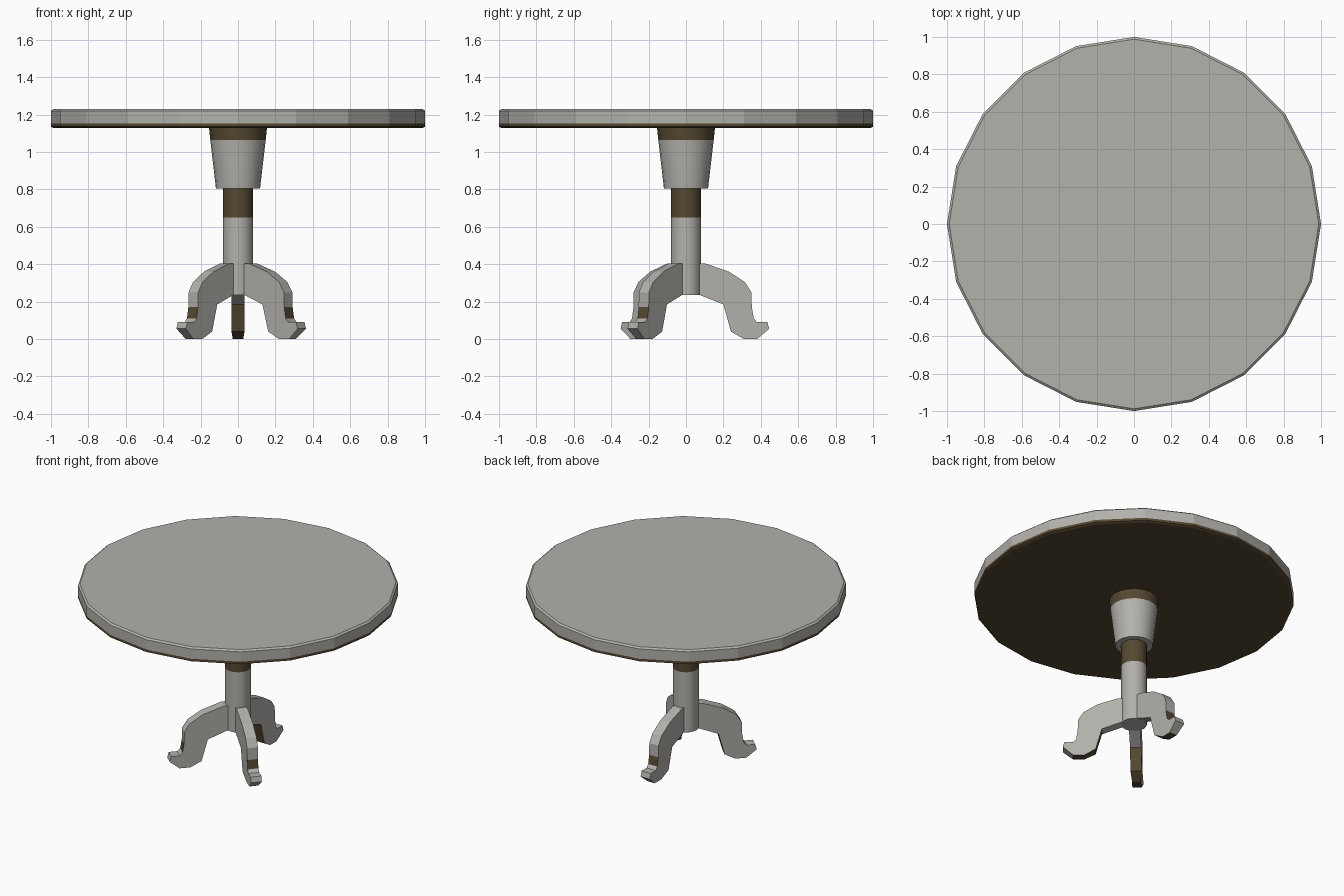
import bpy, bmesh, math
from mathutils import Matrix

cube = bpy.data.objects.get("Cube")
if cube:
    bpy.data.objects.remove(cube, do_unlink=True)


def material(name, rgb):
    m = bpy.data.materials.new(name)
    m.use_nodes = True
    m.diffuse_color = (*rgb, 1)
    m.node_tree.nodes["Principled BSDF"].inputs["Base Color"].default_value = (*rgb, 1)
    return m


GREY = material("warm_grey", (0.45, 0.44, 0.41))
BROWN = material("dark_brown", (0.09, 0.065, 0.03))


def finish(bm, name, is_brown, smooth=None):
    """Turn a bmesh into an object, painting faces brown by a rule."""
    bmesh.ops.recalc_face_normals(bm, faces=bm.faces)
    for f in bm.faces:
        f.material_index = int(is_brown(f))
    mesh = bpy.data.meshes.new(name)
    bm.to_mesh(mesh)
    bm.free()
    mesh.materials.append(GREY)
    mesh.materials.append(BROWN)
    obj = bpy.data.objects.new(name, mesh)
    bpy.context.collection.objects.link(obj)
    if smooth:
        bpy.ops.object.select_all(action="DESELECT")
        obj.select_set(True)
        bpy.context.view_layer.objects.active = obj
        bpy.ops.object.shade_smooth_by_angle(angle=math.radians(smooth))
    return obj


def turned(name, profile, sides, is_brown, smooth=None):
    """Stack rings of (radius, z) into a closed turned part."""
    bm = bmesh.new()
    rings = []
    for r, z in profile:
        rings.append([bm.verts.new((r * math.cos(a), r * math.sin(a), z))
                      for a in (math.tau * i / sides for i in range(sides))])
    for low, high in zip(rings, rings[1:]):
        for i in range(sides):
            j = (i + 1) % sides
            bm.faces.new((low[i], low[j], high[j], high[i]))
    bm.faces.new(rings[0])
    bm.faces.new(rings[-1])
    return finish(bm, name, is_brown, smooth)


# Round top with brown underside and lower rim
turned("table_top",
       [(0.985, 1.128), (1, 1.135), (1, 1.152), (1, 1.22), (0.988, 1.23)], 20,
       lambda f: f.calc_center_median().z < 1.15)

# Tapered collar under the top
turned("collar", [(0.118, 0.805), (0.148, 1.063), (0.155, 1.13)], 20,
       lambda f: f.calc_center_median().z > 1.063, 30)

# Central post
turned("post", [(0.08, 0.235), (0.08, 0.65), (0.08, 0.82)], 20,
       lambda f: f.calc_center_median().z > 0.65, 30)

# Curved feet: side outline as (distance from axis, height)
LEG = [(0.04, 0.405), (0.10, 0.405), (0.23, 0.36), (0.315, 0.305), (0.35, 0.25),
       (0.352, 0.17), (0.362, 0.11), (0.38, 0.09), (0.435, 0.09), (0.445, 0.055),
       (0.38, 0), (0.31, 0), (0.24, 0.04), (0.2, 0.185), (0.075, 0.235), (0.04, 0.235)]


def leg(name, degrees):
    bm = bmesh.new()
    sides = []
    for s in (-1, 1):
        sides.append([bm.verts.new((r, s * (0.035 if z else 0.028), z)) for r, z in LEG])
        bm.faces.new(sides[-1])
    for i in range(len(LEG)):
        j = (i + 1) % len(LEG)
        bm.faces.new((sides[0][i], sides[0][j], sides[1][j], sides[1][i]))
    bm.normal_update()
    bmesh.ops.recalc_face_normals(bm, faces=bm.faces)

    # Sole and lower inner edge are brown
    def inner_edge(f):
        c = f.calc_center_median()
        return abs(f.normal.y) < 0.5 and f.normal.z < 0.5 and c.z < 0.15 and c.x < 0.36

    obj = finish(bm, name, inner_edge)
    obj.data.transform(Matrix.Rotation(math.radians(degrees), 4, "Z"))


for name, angle in (("back_leg", 90), ("front_right_leg", 227), ("front_left_leg", 320)):
    leg(name, angle)
